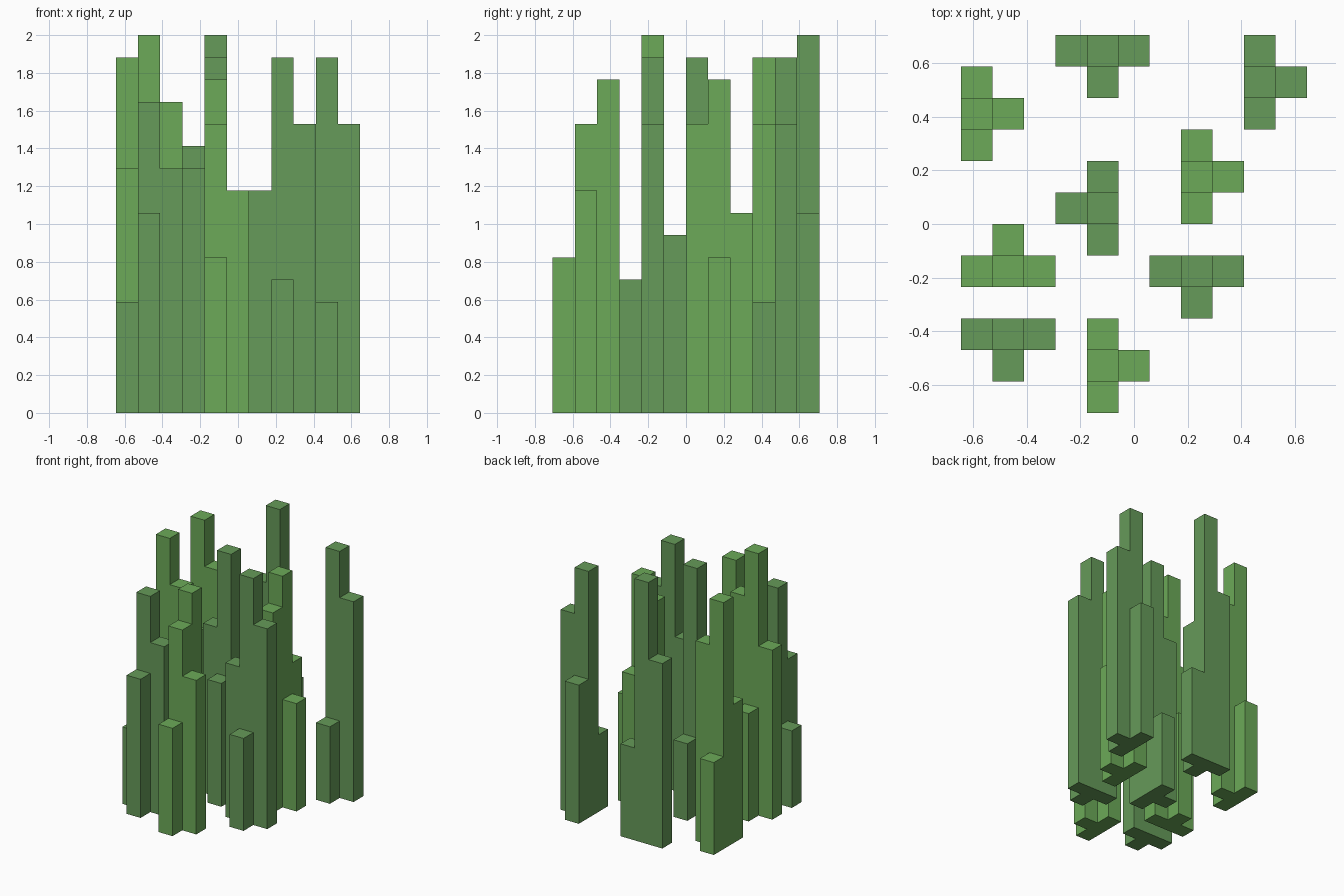
import bpy, bmesh

if "Cube" in bpy.data.objects:
    bpy.data.objects.remove(bpy.data.objects["Cube"])

U = 2 / 17            # one grid cell
NX, NY = 11, 12       # footprint in cells


def material(name, rgb):
    m = bpy.data.materials.new(name)
    m.diffuse_color = (*rgb, 1)
    m.use_nodes = True
    m.node_tree.nodes["Principled BSDF"].inputs["Base Color"].default_value = m.diffuse_color
    return m


LIGHT = material("light_green", (0.15, 0.40, 0.098))
DARK = material("dark_green", (0.133, 0.325, 0.10))


def grass_tuft(name, cells, mat):
    """Joined square columns {(column, row): height}, outer faces only."""
    bm = bmesh.new()

    def quad(pts):
        bm.faces.new([bm.verts.new(((x - NX / 2) * U, (y - NY / 2) * U, z * U))
                      for x, y, z in pts])

    for (i, j), h in cells.items():
        ring = [(i, j), (i + 1, j), (i + 1, j + 1), (i, j + 1)]
        quad([(x, y, h) for x, y in ring])
        quad([(x, y, 0) for x, y in reversed(ring)])
        # walls rise from the neighbouring column's top (or the ground)
        for k, (di, dj) in enumerate([(0, -1), (1, 0), (0, 1), (-1, 0)]):
            low = cells.get((i + di, j + dj), 0)
            if low < h:
                a, b = ring[k], ring[(k + 1) % 4]
                quad([(*a, low), (*b, low), (*b, h), (*a, h)])
    bmesh.ops.remove_doubles(bm, verts=bm.verts, dist=1e-5)
    mesh = bpy.data.meshes.new(name)
    bm.to_mesh(mesh)
    bm.free()
    mesh.materials.append(mat)
    bpy.context.collection.objects.link(bpy.data.objects.new(name, mesh))


# T-shaped tufts: centre cell, stem direction, material,
# heights of (centre, stem, low-side arm, high-side arm)
TUFTS = [
    ("tuft_back_left", (0, 9), (1, 0), LIGHT, (16, 13, 9, 6)),
    ("tuft_back_middle", (4, 11), (0, -1), DARK, (17, 10, 12, 6)),
    ("tuft_back_right", (9, 10), (1, 0), DARK, (16, 13, 5, 9)),
    ("tuft_right", (7, 7), (1, 0), LIGHT, (15, 7, 13, 9)),
    ("tuft_centre", (4, 6), (-1, 0), DARK, (16, 11, 8, 5)),
    ("tuft_left", (1, 4), (0, 1), LIGHT, (17, 7, 11, 14)),
    ("tuft_front_right", (7, 4), (0, -1), DARK, (16, 6, 10, 13)),
    ("tuft_front_left", (1, 2), (0, -1), DARK, (14, 9, 5, 11)),
    ("tuft_front_middle", (4, 1), (1, 0), LIGHT, (13, 10, 7, 15)),
]

for name, (i, j), (sx, sy), mat, (centre, stem, low, high) in TUFTS:
    ax, ay = abs(sy), abs(sx)     # arms run across the stem
    grass_tuft(name, {(i, j): centre, (i + sx, j + sy): stem,
                      (i - ax, j - ay): low, (i + ax, j + ay): high}, mat)
